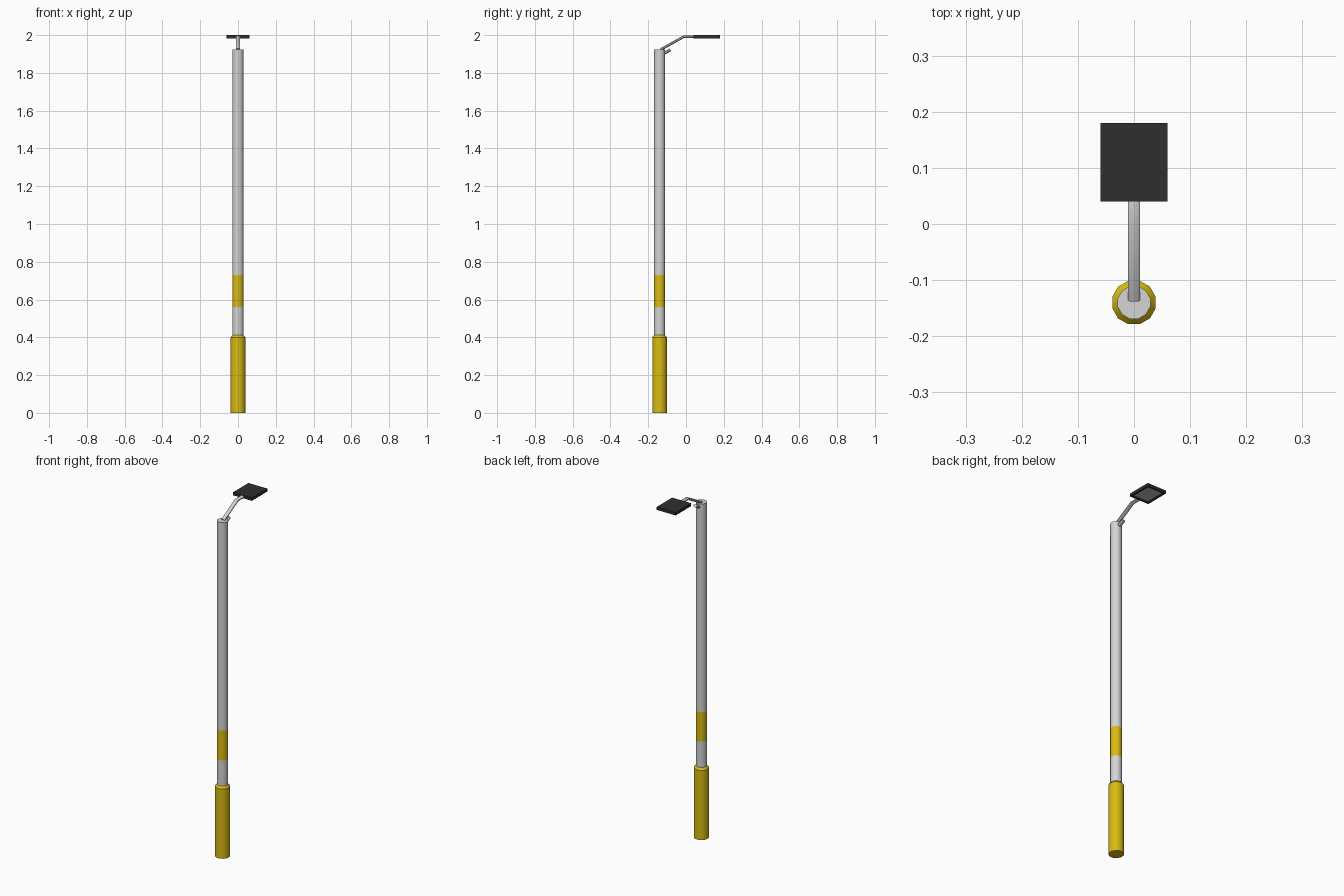
import bpy, bmesh, math
from mathutils import Vector

if "Cube" in bpy.data.objects:
    bpy.data.objects.remove(bpy.data.objects["Cube"])

POLE_Y = -0.14


def material(name, r, g, b):
    m = bpy.data.materials.new(name)
    m.diffuse_color = (r, g, b, 1)
    m.use_nodes = True
    m.node_tree.nodes["Principled BSDF"].inputs["Base Color"].default_value = m.diffuse_color
    return m


GREY = material("pole grey", 0.66, 0.66, 0.66)
YELLOW = material("safety yellow", 0.70, 0.50, 0.006)
BLACK = material("lamp black", 0.028, 0.028, 0.028)
LENS = material("lens grey", 0.50, 0.50, 0.50)


def finish(name, bm, mats, smooth=True):
    bmesh.ops.recalc_face_normals(bm, faces=bm.faces)
    me = bpy.data.meshes.new(name)
    bm.to_mesh(me)
    bm.free()
    for m in mats:
        me.materials.append(m)
    ob = bpy.data.objects.new(name, me)
    bpy.context.collection.objects.link(ob)
    if smooth:
        bpy.ops.object.select_all(action='DESELECT')
        ob.select_set(True)
        bpy.context.view_layer.objects.active = ob
        bpy.ops.object.shade_smooth_by_angle(angle=math.radians(35))
    return ob


def loft(name, rings, mats, mat_of=lambda i: 0):
    """Skin a list of point rings and cap both ends."""
    bm = bmesh.new()
    rows = [[bm.verts.new(p) for p in ring] for ring in rings]
    n = len(rows[0])
    for i, (a, b) in enumerate(zip(rows, rows[1:])):
        for k in range(n):
            j = (k + 1) % n
            bm.faces.new((a[k], a[j], b[j], b[k])).material_index = mat_of(i)
    bm.faces.new(rows[0])
    bm.faces.new(rows[-1])
    return finish(name, bm, mats)


def post_ring(r, z, n=12):
    angles = [2 * math.pi * (k + 0.5) / n for k in range(n)]
    return [(r * math.cos(a), POLE_Y + r * math.sin(a), z) for a in angles]


def tube(name, path, width, height, mat, n=8):
    """Oval tube following a path of (y, z) points."""
    pts = [Vector((0, y, z)) for y, z in path]
    rings = []
    for i, p in enumerate(pts):
        t = (pts[min(i + 1, len(pts) - 1)] - pts[max(i - 1, 0)]).normalized()
        up = Vector((0, -t.z, t.y))
        rings.append([p + Vector((width * math.cos(a), 0, 0)) + up * height * math.sin(a)
                      for a in (2 * math.pi * (k + 0.5) / n for k in range(n))])
    return loft(name, rings, [mat])


# Yellow base sleeve with a chamfered top
loft("base_sleeve", [post_ring(0.04, 0), post_ring(0.04, 0.4), post_ring(0.03, 0.412)], [YELLOW])

# Pole with a painted yellow band
loft("pole", [post_ring(0.03, z) for z in (0.40, 0.56, 0.73, 1.924)],
     [GREY, YELLOW], lambda i: 1 if i == 1 else 0)

# Bent arm and the short bracket beneath it
tube("arm", [(-0.135, 1.923), (-0.013, 1.991), (0.05, 1.991)], 0.0118, 0.0075, GREY)
tube("arm_bracket", [(-0.135, 1.893), (-0.083, 1.922)], 0.0115, 0.009, GREY)

# Lamp head: flat box with a recessed lens underneath
bm = bmesh.new()
bmesh.ops.create_cube(bm, size=1)
for v in bm.verts:
    v.co = (v.co.x * 0.12, 0.11 + v.co.y * 0.14, 1.9915 + v.co.z * 0.017)
bm.normal_update()
under = min(bm.faces, key=lambda f: f.normal.z)
bmesh.ops.inset_region(bm, faces=[under], thickness=0.014)
bmesh.ops.inset_region(bm, faces=[under], thickness=0.001, depth=-0.006)
under.material_index = 1
finish("lamp_head", bm, [BLACK, LENS], smooth=False)
